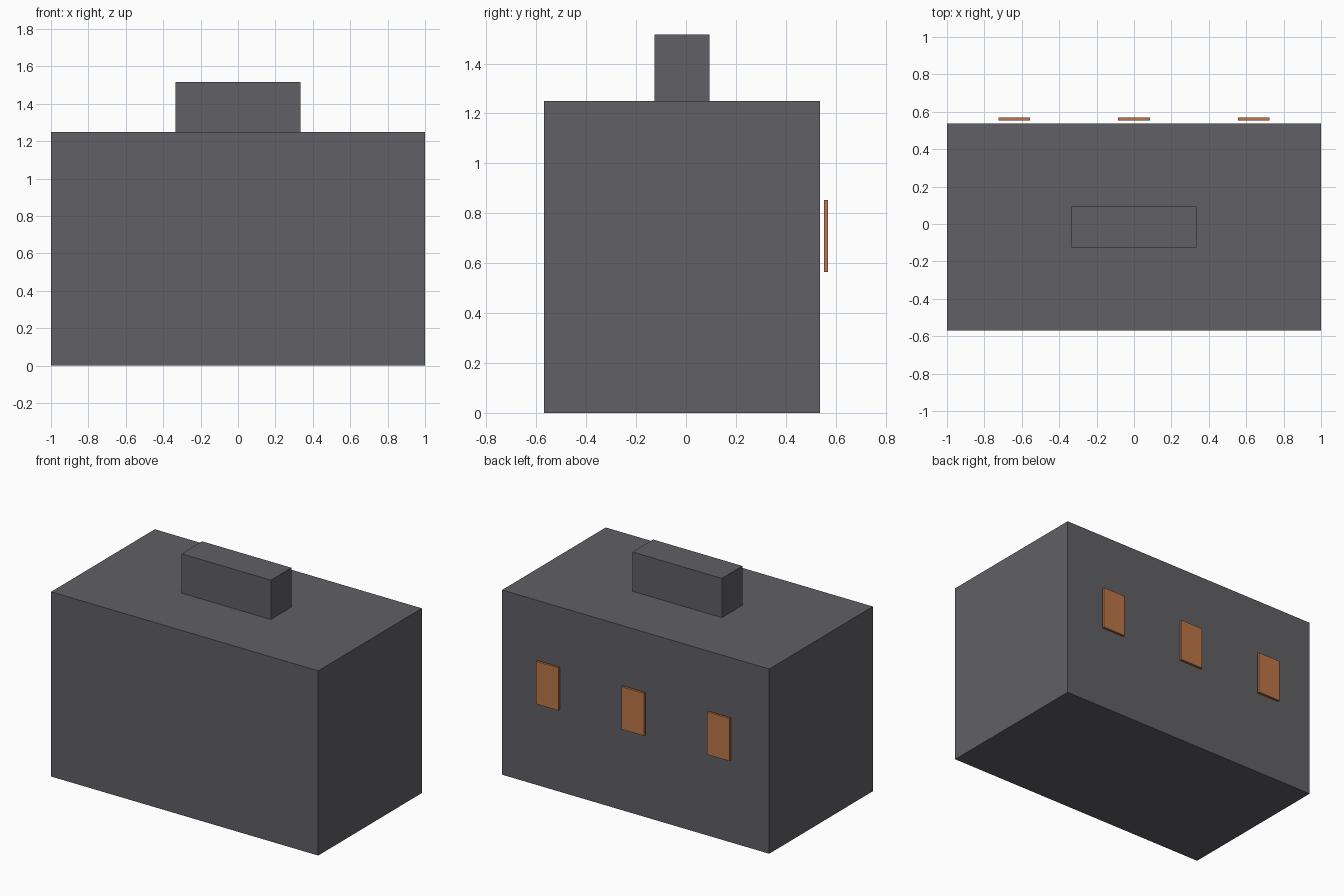
import bpy

if "Cube" in bpy.data.objects:
    bpy.data.objects.remove(bpy.data.objects["Cube"])


def material(name, colour):
    mat = bpy.data.materials.new(name)
    mat.diffuse_color = (*colour, 1.0)
    mat.use_nodes = True
    mat.node_tree.nodes["Principled BSDF"].inputs["Base Color"].default_value = mat.diffuse_color
    return mat


def box(name, low, high, mat):
    """Add a box spanning two opposite corners."""
    centre = [(a + b) / 2 for a, b in zip(low, high)]
    size = [b - a for a, b in zip(low, high)]
    bpy.ops.mesh.primitive_cube_add(size=1, location=centre)
    obj = bpy.context.object
    obj.name = name
    obj.scale = size
    bpy.ops.object.transform_apply(location=False, rotation=False, scale=True)
    obj.data.materials.append(mat)
    return obj


grey = material("dark_grey", (0.118, 0.118, 0.133))
orange = material("warm_orange", (0.50, 0.18, 0.065))

# Main block and the smaller block on the roof
box("building_body", (-1, -0.57, 0), (1, 0.538, 1.25), grey)
box("roof_block", (-0.334, -0.126, 1.25), (0.334, 0.094, 1.516), grey)

# Row of window panels floating just off the back wall
for i, x in enumerate((-0.64, 0, 0.64)):
    box(f"window_{i + 1}", (x - 0.085, 0.554, 0.565), (x + 0.085, 0.57, 0.853), orange)
